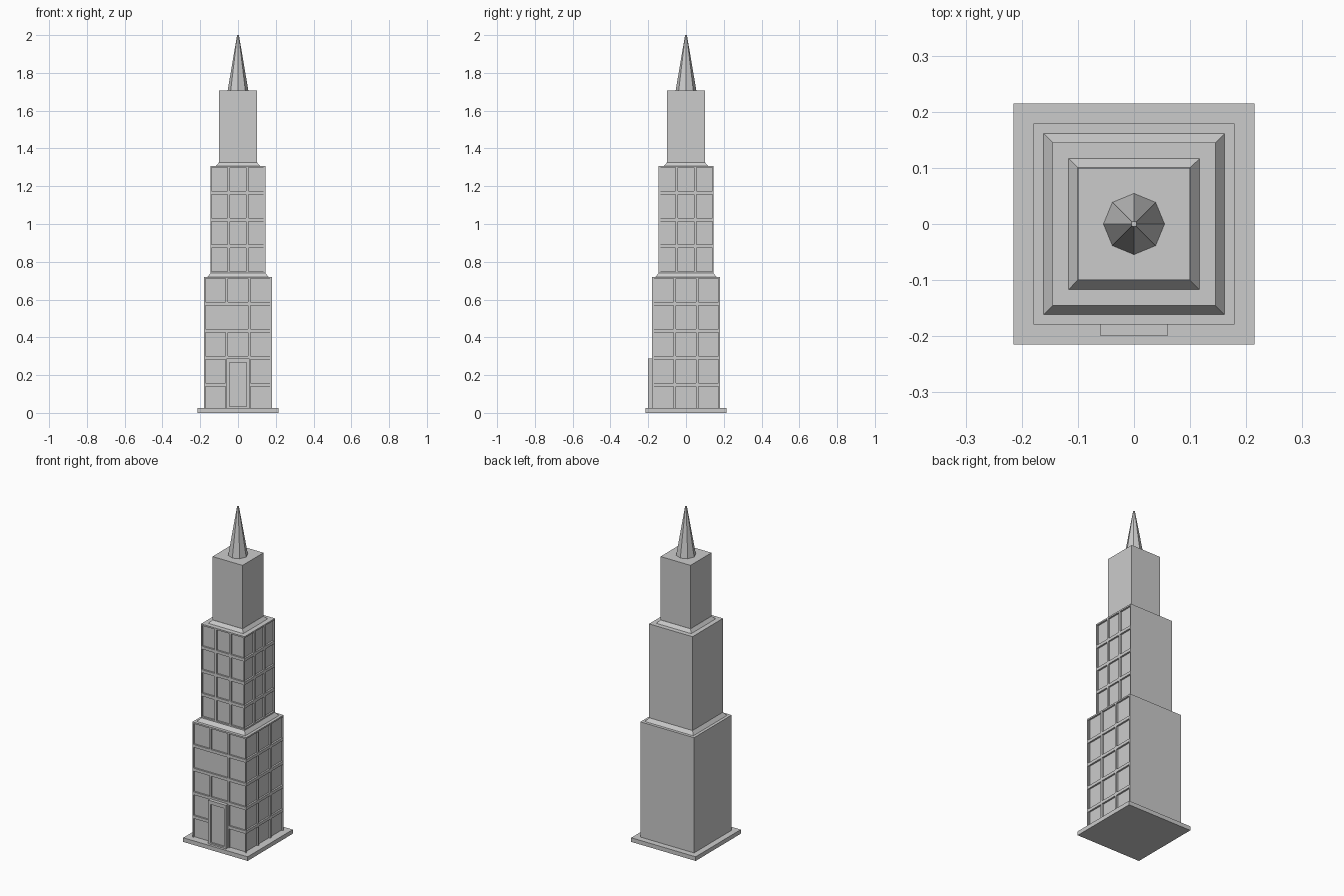
import bpy, bmesh
from mathutils import Vector

if "Cube" in bpy.data.objects:
    bpy.data.objects.remove(bpy.data.objects["Cube"])

stone = bpy.data.materials.new("grey_stone")
stone.diffuse_color = (0.6, 0.6, 0.6, 1)
stone.use_nodes = True
stone.node_tree.nodes["Principled BSDF"].inputs["Base Color"].default_value = stone.diffuse_color


def finish(name, bm):
    me = bpy.data.meshes.new(name)
    bm.to_mesh(me)
    bm.free()
    me.materials.append(stone)
    ob = bpy.data.objects.new(name, me)
    bpy.context.collection.objects.link(ob)
    return ob


def box_bm(lo, hi):
    bm = bmesh.new()
    bmesh.ops.create_cube(bm, size=1)
    for v in bm.verts:
        v.co = Vector([lo[i] + (v.co[i] + 0.5) * (hi[i] - lo[i]) for i in range(3)])
    return bm


def recess(bm, normal, axis, rects, depth):
    """Cut rectangles (a0, a1, z0, z1) into the wall facing normal and push them in."""
    def cut(ax, values):
        no = Vector((0, 0, 0))
        no[ax] = 1
        for c in sorted(set(round(v, 5) for v in values)):
            bmesh.ops.bisect_plane(bm, geom=bm.verts[:] + bm.edges[:] + bm.faces[:],
                                   plane_co=no * c, plane_no=no)
    cut(axis, [v for r in rects for v in r[:2]])
    cut(2, [v for r in rects for v in r[2:]])
    bm.normal_update()
    n = Vector(normal)
    wall = max(v.co.dot(n) for v in bm.verts)
    for a0, a1, z0, z1 in rects:
        faces = []
        for f in bm.faces:
            c = f.calc_center_median()
            if (f.normal.dot(n) > 0.9 and c.dot(n) > wall - 1e-4
                    and a0 < c[axis] < a1 and z0 < c.z < z1):
                faces.append(f)
        bmesh.ops.inset_region(bm, faces=faces, thickness=0, depth=-depth)
        bm.normal_update()


def panes(h, z0, z1, rows, skip=(), wide=()):
    """Three columns of window panes; wide rows join the first two columns."""
    w, p = 2 * h / 3, (z1 - z0) / rows
    out = []
    for r in range(rows):
        c = 0
        while c < 3:
            span = 2 if (r in wide and c == 0) else 1
            if (r, c) not in skip:
                out.append((-h + c * w + 0.006, -h + (c + span) * w - 0.006,
                            z0 + r * p + 0.009, z0 + (r + 1) * p - 0.009))
            c += span
    return out


def frustum(name, h0, h1, z0, z1):
    bm = box_bm((-1, -1, z0), (1, 1, z1))
    for v in bm.verts:
        s = h1 if v.co.z > (z0 + z1) / 2 else h0
        v.co.x *= s
        v.co.y *= s
    finish(name, bm)


# Base slab
frustum("base_slab", 0.215, 0.215, 0, 0.025)

# Lower and middle tiers, with windows on the front and right walls only
for name, h, z0, z1, rows, skip, wide in (
        ("lower_tier", 0.179, 0.005, 0.72, 5, ((0, 1), (1, 1)), (3,)),
        ("middle_tier", 0.145, 0.74, 1.307, 4, (), ())):
    bm = box_bm((-h, -h, z0), (h, h, z1))
    recess(bm, (0, -1, 0), 0, panes(h, z0, z1, rows, skip, wide), 0.01)
    recess(bm, (1, 0, 0), 1, panes(h, z0, z1, rows), 0.01)
    finish(name, bm)

# Sloped collars between tiers
frustum("lower_collar", 0.163, 0.145, 0.718, 0.741)
frustum("upper_collar", 0.118, 0.101, 1.305, 1.326)

# Plain top tier
frustum("top_tier", 0.1, 0.1, 1.32, 1.708)

# Entrance block with recessed door
bm = box_bm((-0.06, -0.2, 0.005), (0.06, -0.165, 0.288))
recess(bm, (0, -1, 0), 0, [(-0.045, 0.045, 0.034, 0.266)], 0.01)
finish("entrance", bm)

# Eight-sided spire
bm = bmesh.new()
bmesh.ops.create_cone(bm, cap_ends=True, segments=8, radius1=0.055, radius2=0.005, depth=0.295)
bmesh.ops.translate(bm, verts=bm.verts, vec=(0, 0, 2 - 0.295 / 2))
finish("spire", bm)
